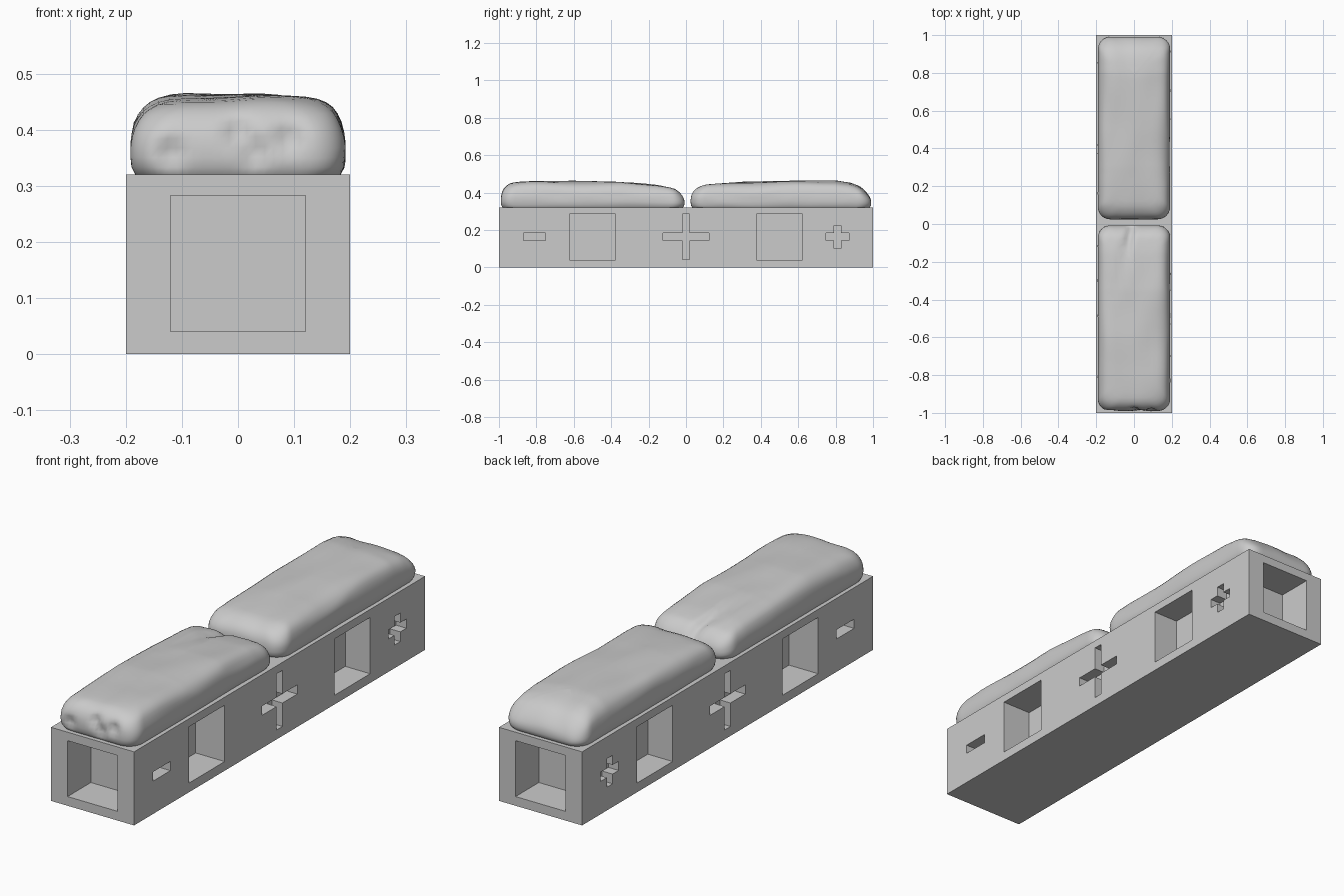
import bpy, bmesh, math
from mathutils import Vector, noise

if "Cube" in bpy.data.objects:
    bpy.data.objects.remove(bpy.data.objects["Cube"])

grey = bpy.data.materials.new("plain grey")
grey.diffuse_color = (0.6, 0.6, 0.6, 1)
grey.use_nodes = True
grey.node_tree.nodes["Principled BSDF"].inputs["Base Color"].default_value = grey.diffuse_color


def make_object(name, bm):
    bmesh.ops.recalc_face_normals(bm, faces=bm.faces)
    mesh = bpy.data.meshes.new(name)
    bm.to_mesh(mesh)
    bm.free()
    mesh.materials.append(grey)
    ob = bpy.data.objects.new(name, mesh)
    bpy.context.collection.objects.link(ob)
    return ob


def box(bm, lo, hi):
    size = [h - l for l, h in zip(lo, hi)]
    mid = [(h + l) / 2 for l, h in zip(lo, hi)]
    vs = bmesh.ops.create_cube(bm, size=1)["verts"]
    for v in vs:
        v.co = Vector(c * s + m for c, s, m in zip(v.co, size, mid))


def plus_prism(bm, y, z, r, t, x0, x1):
    # plus-shaped outline in the YZ plane, extruded along x
    pts = [(t, r), (t, t), (r, t), (r, -t), (t, -t), (t, -r),
           (-t, -r), (-t, -t), (-r, -t), (-r, t), (-t, t), (-t, r)]
    rings = [[bm.verts.new((x, y + a, z + b)) for a, b in pts] for x in (x0, x1)]
    for i in range(12):
        j = (i + 1) % 12
        bm.faces.new((rings[0][i], rings[0][j], rings[1][j], rings[1][i]))
    bm.faces.new(rings[0])
    bm.faces.new(rings[1])


# Long base block
bm = bmesh.new()
box(bm, (-0.2, -1, 0), (0.2, 1, 0.32))
base = make_object("base_block", bm)

# Recess cutter: windows, plus and minus marks on both sides, and end pockets
bm = bmesh.new()
for s in (-1, 1):
    def span(depth):
        return sorted((s * 0.22, s * (0.2 - depth)))
    for y, depth in ((-0.5, 0.14), (0.5, 0.12)):
        a, b = span(depth)
        box(bm, (a, y - 0.123, 0.04), (b, y + 0.123, 0.285))
    a, b = span(0.05)
    box(bm, (a, -0.87, 0.143), (b, -0.75, 0.183))
    plus_prism(bm, 0.0, 0.163, 0.122, 0.02, a, b)
    plus_prism(bm, 0.81, 0.163, 0.062, 0.02, a, b)
    a, b = sorted((s * 1.02, s * 0.84))
    box(bm, (-0.12, a, 0.04), (0.12, b, 0.283))
cutter = make_object("recess_cutter", bm)
cutter.hide_render = True
mod = base.modifiers.new("recesses", "BOOLEAN")
mod.operation = "DIFFERENCE"
mod.solver = "EXACT"
mod.object = cutter
bpy.context.view_layer.objects.active = base
bpy.ops.object.modifier_apply(modifier=mod.name)
bpy.data.objects.remove(cutter)


def lerp_table(table, x):
    for (x0, v0), (x1, v1) in zip(table, table[1:]):
        if x <= x1:
            return v0 + (v1 - v0) * max(0, (x - x0) / (x1 - x0))
    return table[-1][1]


# Inset and height of each ring going up and over the lump
PROFILE = [(0.03, 0.30), (0.010, 0.318), (0.002, 0.335), (0.0, 0.355), (0.0, 0.375),
           (0.002, 0.395), (0.006, 0.412), (0.013, 0.427), (0.022, 0.439),
           (0.034, 0.448), (0.05, 0.455), (0.07, 0.459), (0.095, 0.461),
           (0.12, 0.462), (0.15, 0.463), (0.186, 0.463)]


def outline(a, b, r, nx=24, ny=64):
    # rounded rectangle with a fixed number of points
    pts = [(-a + 2 * a * i / nx, -b) for i in range(nx)]
    pts += [(a, -b + 2 * b * i / ny) for i in range(ny)]
    pts += [(-x, -y) for x, y in pts]
    out = []
    for x, y in pts:
        q = Vector((max(-a + r, min(a - r, x)), max(-b + r, min(b - r, y))))
        d = Vector((x, y)) - q
        out.append(q + d.normalized() * r if d.length > 1e-6 else q)
    return out


def lump(name, y0, y1, height, seed, dents, creases):
    bm = bmesh.new()
    half, mid = (y1 - y0) / 2, (y0 + y1) / 2
    rings = []
    for inset, z in PROFILE:
        a, b = 0.192 - inset, half - inset
        ring = []
        for p in outline(a, b, min(0.065, a * 0.95)):
            x, y = p.x, p.y + mid
            h = 0.32 + (z - 0.32) * lerp_table(height, y) if z > 0.32 else z
            # soft hand-shaped unevenness
            n = noise.noise(Vector((x * 9 + seed, y * 4, z * 9)))
            m = noise.noise(Vector((x * 6, y * 3 + seed, z * 14 + 5)))
            x *= 1 - 0.03 * abs(m)
            h += 0.007 * (n - 0.3) * min(1, max(0, (z - 0.33) * 12))
            # folds pressed into the top
            for cx0, cy0, cx1, cy1 in creases:
                s, e = Vector((cx0, cy0)), Vector((cx1, cy1))
                t = max(0, min(1, (Vector((x, y)) - s).dot(e - s) / (e - s).length_squared))
                d = (Vector((x, y)) - s.lerp(e, t)).length
                h -= 0.022 * t * math.exp(-(d / 0.022) ** 2) * (z > 0.4)
            # finger dents pressed into the front end
            if y < y0 + 0.05:
                for dx, dz in dents:
                    y += 0.02 * math.exp(-((x - dx) ** 2 + (h - dz) ** 2) / 0.0004)
            ring.append(bm.verts.new((x, y, h)))
        rings.append(ring)
    for lo, hi in zip(rings, rings[1:]):
        for i in range(len(lo)):
            j = (i + 1) % len(lo)
            bm.faces.new((lo[i], lo[j], hi[j], hi[i]))
    bm.faces.new(rings[0])
    # close the narrow top strip
    bmesh.ops.triangulate(bm, faces=[bm.faces.new(rings[-1])])
    ob = make_object(name, bm)
    for p in ob.data.polygons:
        p.use_smooth = True


# Two soft lumps lying end to end on the block
lump("front_lump", -0.99, -0.008,
     [(-0.99, 0.88), (-0.94, 0.94), (-0.8, 0.99), (-0.6, 1.01), (-0.35, 0.97),
      (-0.15, 0.87), (-0.06, 0.77), (-0.01, 0.6)], 3.1,
     [(-0.12, 0.36), (0.0, 0.395), (0.03, 0.36), (0.09, 0.385)],
     [(-0.11, -0.42, -0.015, -0.03)])
lump("back_lump", 0.025, 0.99,
     [(0.02, 0.75), (0.1, 0.88), (0.3, 0.96), (0.5, 0.99), (0.8, 1.02),
      (0.88, 0.95), (0.93, 0.84), (0.99, 0.55)], 8.4, [], [])
